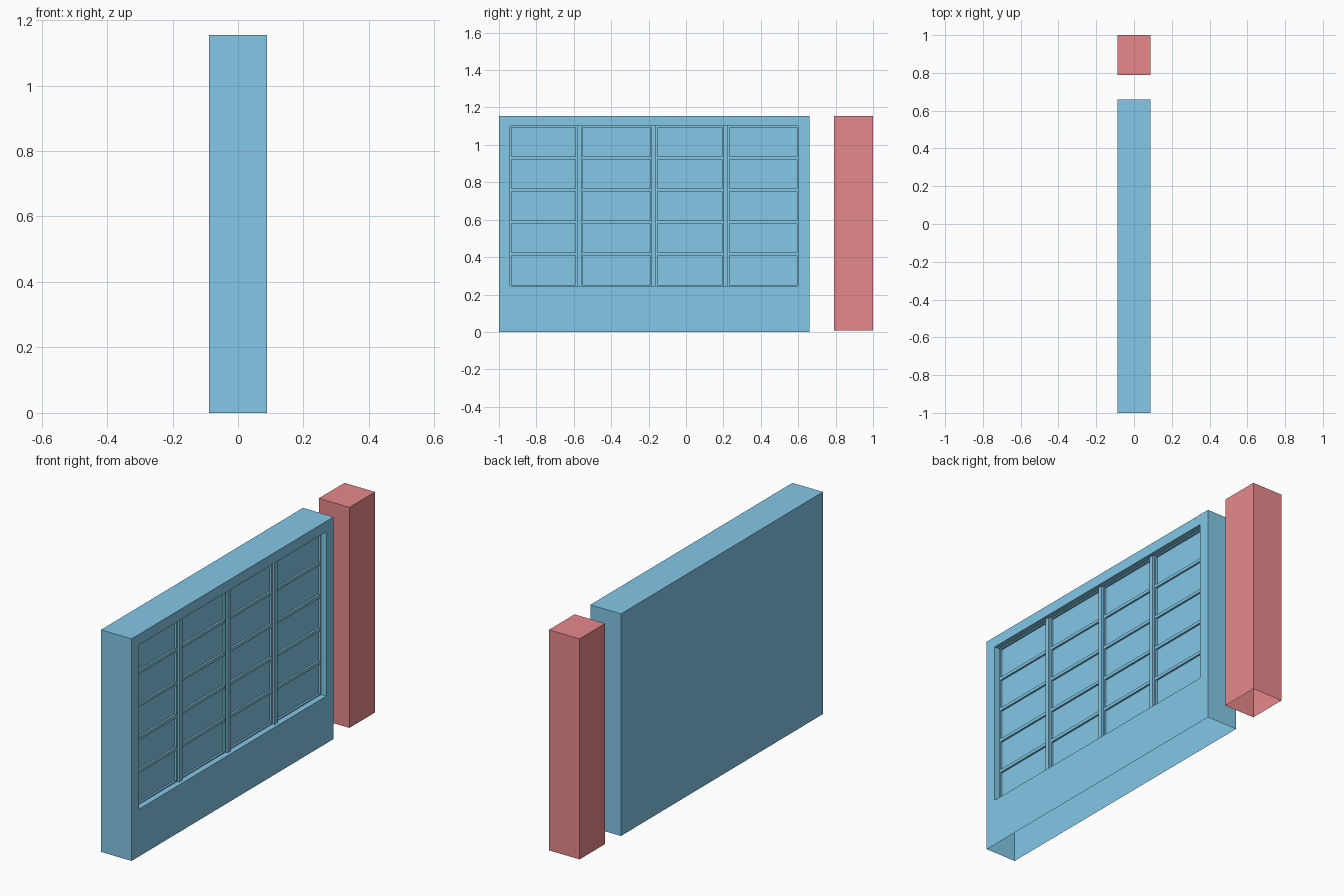
import bpy, bmesh

if "Cube" in bpy.data.objects:
    bpy.data.objects.remove(bpy.data.objects["Cube"])

HX = 0.088                      # half thickness
Y0, Y1, Z0, Z1 = -0.94, 0.60, 0.246, 1.10   # window opening
BACK = HX - 0.04                # pane plane


def material(name, rgb):
    m = bpy.data.materials.new(name)
    m.diffuse_color = (*rgb, 1)
    m.use_nodes = True
    m.node_tree.nodes["Principled BSDF"].inputs["Base Color"].default_value = m.diffuse_color
    return m


blue = material("blue", (0.23, 0.58, 0.80))
red = material("red", (0.80, 0.25, 0.26))


def finish(bm, name, mat):
    me = bpy.data.meshes.new(name)
    bm.to_mesh(me)
    bm.free()
    me.materials.append(mat)
    ob = bpy.data.objects.new(name, me)
    bpy.context.collection.objects.link(ob)
    return ob


def add_box(bm, lo, hi, drop=None):
    """Box between two corners; drop = normal of a face left open."""
    verts = bmesh.ops.create_cube(bm, size=1)["verts"]
    faces = {f for v in verts for f in v.link_faces}
    for v in verts:
        v.co = [hi[i] if v.co[i] > 0 else lo[i] for i in range(3)]
    for f in faces:
        f.normal_update()
    if drop:
        gone = [f for f in faces if sum(a * b for a, b in zip(f.normal, drop)) > 0.9]
        bmesh.ops.delete(bm, geom=gone, context='FACES_ONLY')


# wall panel, open underneath, with a recessed window
bm = bmesh.new()
add_box(bm, (-HX, -1, 0), (HX, 0.66, 1.155), drop=(0, 0, -1))
face = next(f for f in bm.faces if f.normal.x > 0.9)
bmesh.ops.inset_individual(bm, faces=[face], thickness=0.05)
for v in face.verts:
    v.co.y = Y0 if v.co.y < -0.17 else Y1
    v.co.z = Z0 if v.co.z < 0.58 else Z1
pane = bmesh.ops.extrude_discrete_faces(bm, faces=[face])["faces"][0]
for v in pane.verts:
    v.co.x = BACK
finish(bm, "wall_panel", blue)

# thin glazing bars and perimeter bead
bm = bmesh.new()
for z in (0.417, 0.588, 0.760, 0.931):
    add_box(bm, (BACK, Y0, z - 0.008), (BACK + 0.010, Y1, z + 0.008), drop=(-1, 0, 0))
for a, b in ((Y0, Y0 + 0.007), (Y1 - 0.007, Y1)):
    add_box(bm, (BACK, a, Z0), (BACK + 0.010, b, Z1), drop=(-1, 0, 0))
for a, b in ((Z0, Z0 + 0.006), (Z1 - 0.006, Z1)):
    add_box(bm, (BACK, Y0, a), (BACK + 0.010, Y1, b), drop=(-1, 0, 0))
finish(bm, "glazing_bars", blue)

# stepped upright mullions
bm = bmesh.new()
for y in (-0.57, -0.172, 0.212):
    for half, depth in ((0.02, 0.011), (0.012, 0.022)):
        add_box(bm, (BACK, y - half, Z0), (BACK + depth, y + half, Z1), drop=(-1, 0, 0))
finish(bm, "mullions", blue)

# separate pillar, open underneath
bm = bmesh.new()
add_box(bm, (-HX, 0.79, 0.008), (HX, 1.0, 1.155), drop=(0, 0, -1))
finish(bm, "pillar", red)
